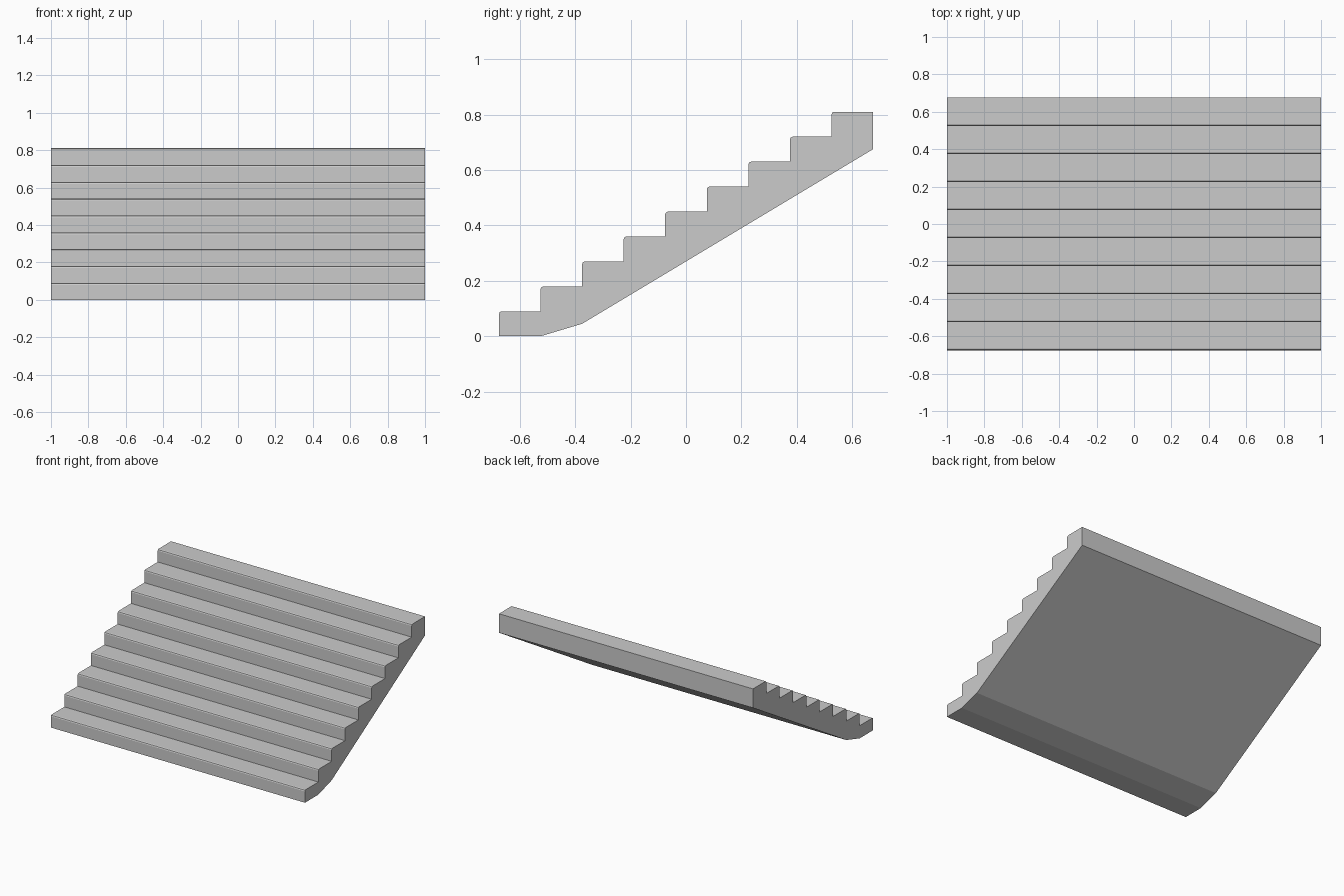
import bpy
import bmesh
import math

cube = bpy.data.objects.get("Cube")
if cube:
    bpy.data.objects.remove(cube, do_unlink=True)

STEPS = 9
TREAD = 0.15
RISE = 0.09
NOSE = 0.01
HALF_WIDTH = 1.0
FRONT = -STEPS * TREAD / 2
BACK = -FRONT

# Material
concrete = bpy.data.materials.new("light grey concrete")
concrete.use_nodes = True
grey = (0.6, 0.6, 0.6, 1)
concrete.diffuse_color = grey
shader = next(n for n in concrete.node_tree.nodes if n.type == 'BSDF_PRINCIPLED')
shader.inputs["Base Color"].default_value = grey

# Side profile: stepped top with rounded nosings
profile = [(FRONT, 0)]
for i in range(STEPS):
    y, top = FRONT + i * TREAD, (i + 1) * RISE
    for k in range(3):
        a = k * math.pi / 4
        profile.append((y + NOSE * (1 - math.cos(a)), top - NOSE * (1 - math.sin(a))))
    profile.append((y + TREAD, top))

# Sloped underside, easing into the flat foot
profile += [(BACK, 0.675), (FRONT + 2 * TREAD, 0.045), (FRONT + TREAD, 0)]

# Extrude the profile across the full width
bm = bmesh.new()
side = bm.faces.new([bm.verts.new((-HALF_WIDTH, y, z)) for y, z in profile])
extruded = bmesh.ops.extrude_face_region(bm, geom=[side])["geom"]
verts = [v for v in extruded if isinstance(v, bmesh.types.BMVert)]
bmesh.ops.translate(bm, vec=(2 * HALF_WIDTH, 0, 0), verts=verts)
bmesh.ops.recalc_face_normals(bm, faces=bm.faces)

mesh = bpy.data.meshes.new("stair_flight")
bm.to_mesh(mesh)
bm.free()
mesh.materials.append(concrete)
stairs = bpy.data.objects.new("stair_flight", mesh)
bpy.context.collection.objects.link(stairs)
